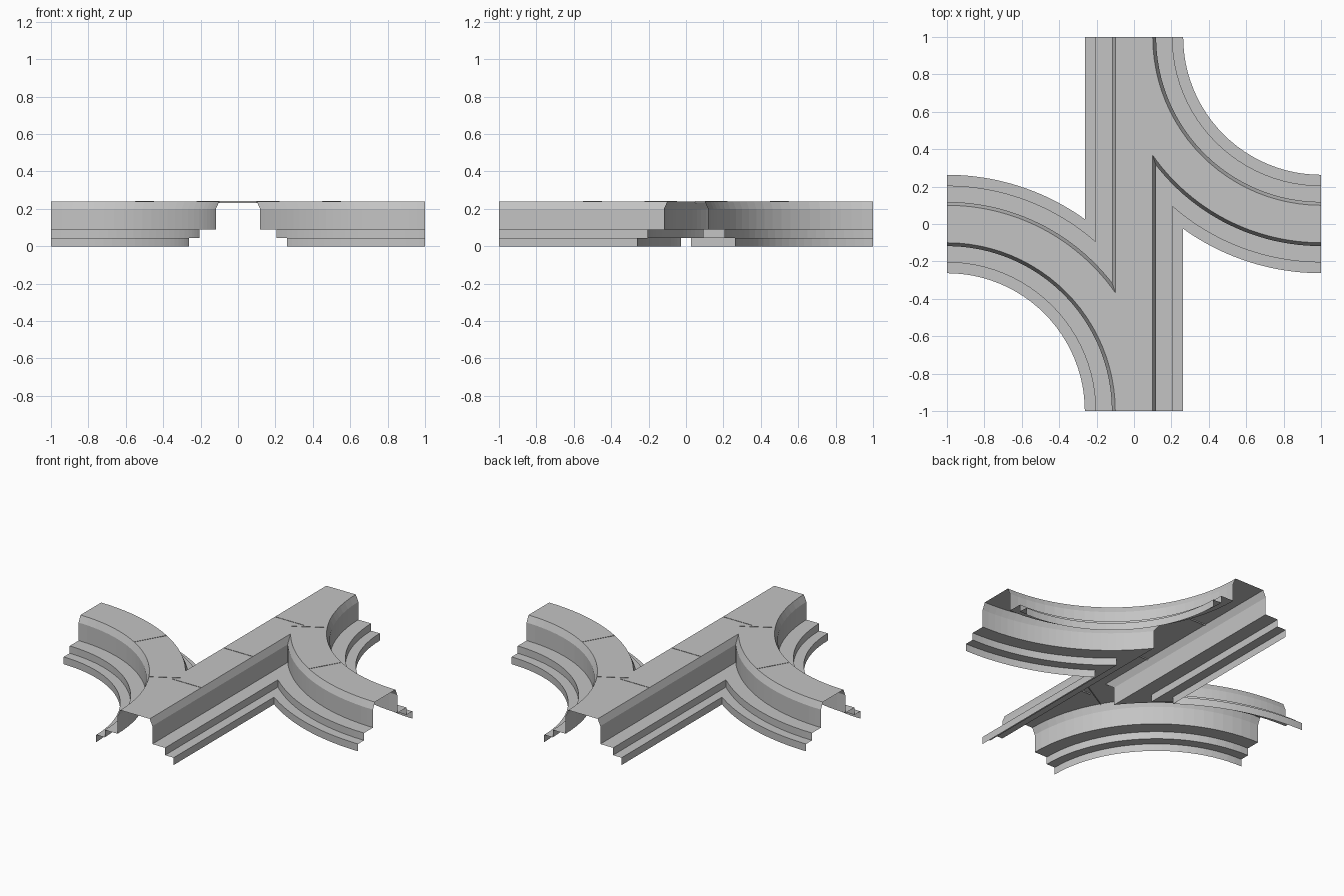
import bpy
import bmesh
from math import acos, cos, sin, sqrt, pi

cube = bpy.data.objects.get("Cube")
if cube:
    bpy.data.objects.remove(cube, do_unlink=True)

SEGMENTS = 24
HALF_DECK = 0.1
TOP = 0.24
# Side cross-section: (distance from the track centre line, height)
PROFILE = [(HALF_DECK, TOP), (0.118, 0.2), (0.118, 0.09), (0.205, 0.09),
           (0.205, 0.045), (0.263, 0.045), (0.263, 0)]

grey = bpy.data.materials.new("concrete_grey")
grey.use_nodes = True
COLOUR = (0.55, 0.55, 0.55, 1)
grey.diffuse_color = COLOUR
grey.node_tree.nodes["Principled BSDF"].inputs["Base Color"].default_value = COLOUR


def finish(name, bm):
    mesh = bpy.data.meshes.new(name)
    bm.to_mesh(mesh)
    bm.free()
    mesh.materials.append(grey)
    obj = bpy.data.objects.new(name, mesh)
    bpy.context.collection.objects.link(obj)
    return obj


def arc(radius, start, steps=SEGMENTS):
    """Arc about the corner (1, 1), ending on the side edge."""
    angles = [start + (pi / 2 - start) * i / steps for i in range(steps + 1)]
    return [(1 - radius * cos(a), 1 - radius * sin(a)) for a in angles]


# Edge paths at a given distance from the centre line
def inner_path(w):
    return arc(1 - w, 0)


def outer_path(w):
    # starts where the curved side meets the straight side
    return arc(1 + w, acos((1 - w) / (1 + w)))


def straight_path(w):
    return [(w, -1), (w, 1 - 2 * sqrt(w))]


def half_turn(points):
    return [(-x, -y) for x, y in points]


def build_side(name, path, turned, flip):
    bm = bmesh.new()
    rows = []
    for w, z in PROFILE:
        points = half_turn(path(w)) if turned else path(w)
        rows.append([bm.verts.new((x, y, z)) for x, y in points])
    for a, b in zip(rows, rows[1:]):
        for i in range(len(a) - 1):
            quad = [a[i], b[i], b[i + 1], a[i + 1]]
            bm.faces.new(quad[::-1] if flip else quad)
    finish(name, bm)


# Stepped sides of both branches
for turned, label in ((False, "right"), (True, "left")):
    build_side(label + "_inner_curve_side", inner_path, turned, True)
    build_side(label + "_outer_curve_side", outer_path, turned, False)
    build_side(label + "_straight_side", straight_path, turned, False)

# Flat deck joining the straight track and its two branches
half = (straight_path(HALF_DECK) + outer_path(HALF_DECK)[1:]
        + inner_path(HALF_DECK)[::-1])
bm = bmesh.new()
deck = bm.faces.new([bm.verts.new((x, y, TOP)) for x, y in half + half_turn(half)])
deck.normal_update()
if deck.normal.z < 0:
    deck.normal_flip()
bmesh.ops.triangulate(bm, faces=[deck])
finish("deck", bm)

# Thin cross joints between track sections
joints = [[(-HALF_DECK, y), (HALF_DECK, y)] for y in (-0.5, 0, 0.5)]
for angle in (pi / 6, pi / 3):
    line = [(1 - r * cos(angle), 1 - r * sin(angle))
            for r in (1 - HALF_DECK, 1 + HALF_DECK)]
    joints += [line, half_turn(line)]
bm = bmesh.new()
for (x1, y1), (x2, y2) in joints:
    bm.faces.new([bm.verts.new(p) for p in (
        (x1, y1, TOP - 0.008), (x2, y2, TOP - 0.008),
        (x2, y2, TOP + 0.002), (x1, y1, TOP + 0.002))])
finish("cross_joints", bm)
